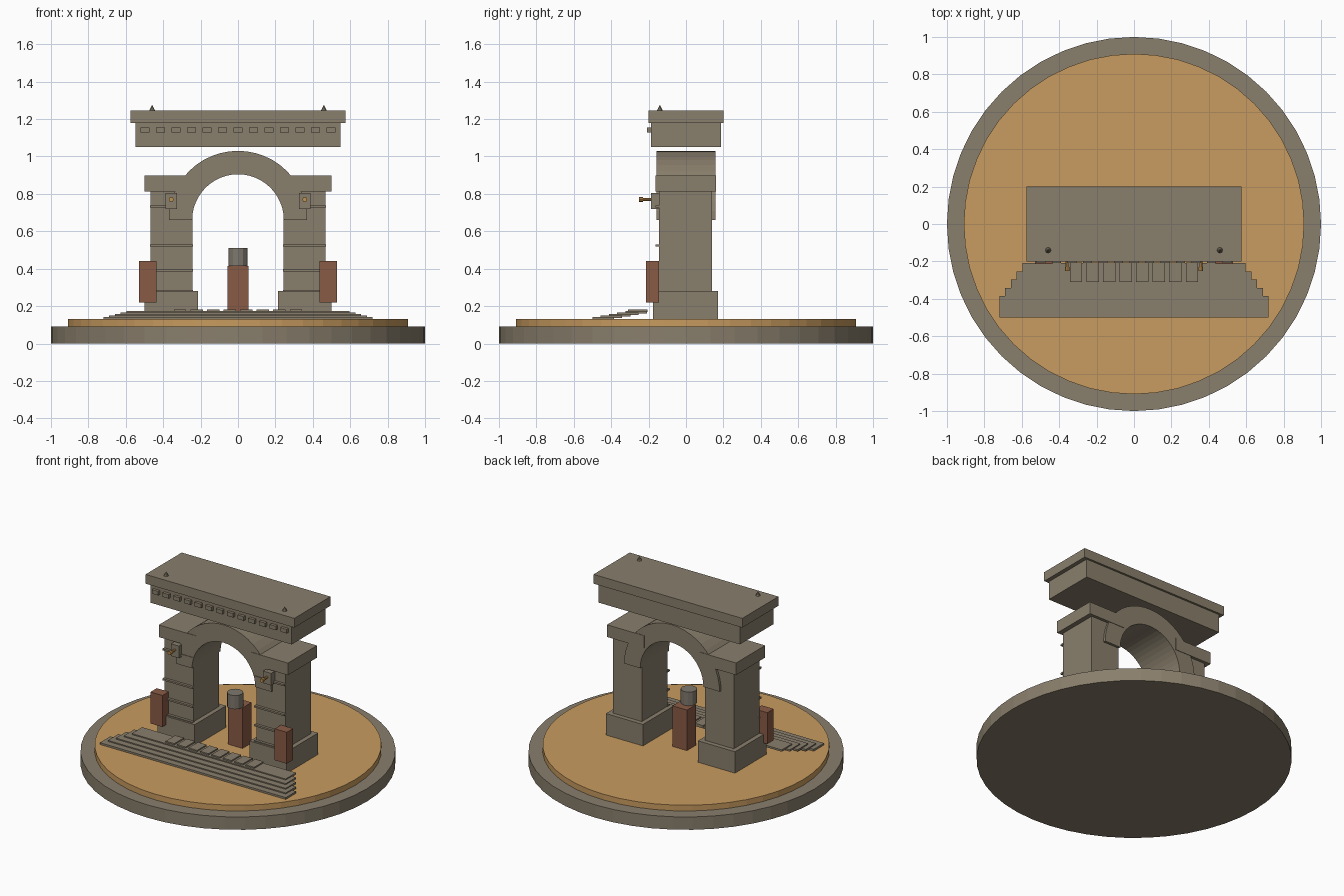
import bpy
import bmesh
from math import cos, sin, pi, radians
from mathutils import Matrix

if "Cube" in bpy.data.objects:
    bpy.data.objects.remove(bpy.data.objects["Cube"], do_unlink=True)


def material(name, r, g, b):
    mat = bpy.data.materials.new(name)
    mat.use_nodes = True
    mat.diffuse_color = (r, g, b, 1)
    mat.node_tree.nodes["Principled BSDF"].inputs["Base Color"].default_value = (r, g, b, 1)
    return mat


STONE = material("weathered stone", 0.25, 0.21, 0.15)
SAND = material("sand", 0.58, 0.33, 0.115)
CLAY = material("red clay", 0.25, 0.105, 0.06)
GREY = material("grey stone", 0.21, 0.19, 0.155)
BRASS = material("brass", 0.55, 0.29, 0.08)


def finish(name, bm, mat):
    bmesh.ops.recalc_face_normals(bm, faces=bm.faces)
    mesh = bpy.data.meshes.new(name)
    bm.to_mesh(mesh)
    bm.free()
    mesh.materials.append(mat)
    obj = bpy.data.objects.new(name, mesh)
    bpy.context.collection.objects.link(obj)
    return obj


def box(name, xs, ys, zs, mat=STONE):
    """Box from its lower and upper limits on each axis."""
    bm = bmesh.new()
    bmesh.ops.create_cube(bm, size=1)
    for v in bm.verts:
        v.co = [lo + (c + 0.5) * (hi - lo) for c, (lo, hi) in zip(v.co, (xs, ys, zs))]
    return finish(name, bm, mat)


def cone(name, centre, r1, r2, depth, sides, mat=STONE, tilt=0):
    """Cylinder or cone about its centre, tilted about x."""
    bm = bmesh.new()
    bmesh.ops.create_cone(bm, cap_ends=True, segments=sides, radius1=r1, radius2=r2,
                          depth=depth,
                          matrix=Matrix.Translation(centre) @ Matrix.Rotation(tilt, 4, "X"))
    return finish(name, bm, mat)


def arch(name, inner, outer, z, y0, y1, steps=24):
    """Half ring profile extruded front to back."""
    bm = bmesh.new()
    angles = [pi * i / steps for i in range(steps + 1)]
    rings = [[bm.verts.new((r * cos(a), y, z + r * sin(a)))
              for r, y in ((inner, y0), (outer, y0), (outer, y1), (inner, y1))]
             for a in angles]
    for a, b in zip(rings, rings[1:]):
        for k in range(4):
            n = (k + 1) % 4
            bm.faces.new((a[k], a[n], b[n], b[k]))
    bm.faces.new(rings[0])
    bm.faces.new(rings[-1])
    return finish(name, bm, STONE)


# Round base with a sand floor
cone("base_disc", (0, 0, 0.045), 1, 1, 0.09, 48)
cone("sand_floor", (0, 0, 0.11), 0.91, 0.91, 0.04, 48, SAND)

# Low flight of steps, narrowing toward the gate
for i in range(5):
    half = 0.72 - 0.031 * i
    y = -0.5 + 0.044 * i
    z = 0.13 + 0.0075 * i
    box(f"step_{i + 1}", (-half, half), (y, y + 0.115), (z, z + 0.013))

# Paving tabs on the top step
for i in range(8):
    x = (i - 3.5) * 0.0885
    box(f"paving_tab_{i + 1}", (x - 0.033, x + 0.033), (-0.31, -0.205), (0.168, 0.182))

# Gate piers and their fittings, one set on each side
for side, s in (("left", 1), ("right", -1)):
    def span(a, b):
        return tuple(sorted((s * a, s * b)))

    box(f"{side}_plinth", span(0.213, 0.5), (-0.176, 0.172), (0.13, 0.28))
    box(f"{side}_pier", span(0.244, 0.468), (-0.145, 0.14), (0.28, 0.815))
    box(f"{side}_capital", span(0.213, 0.5), (-0.162, 0.16), (0.812, 0.897))
    for i, z in enumerate((0.28, 0.392, 0.524, 0.733)):
        box(f"{side}_pier_band_{i + 1}", span(0.24, 0.471), (-0.163, -0.14),
            (z - 0.006, z + 0.006))
    box(f"{side}_clay_block", span(0.435, 0.528), (-0.215, -0.145), (0.22, 0.44), CLAY)

    # Lamp bracket on the pier face
    x = s * 0.357
    box(f"{side}_lamp_plate", (x - 0.031, x + 0.031), (-0.188, -0.145), (0.72, 0.805))
    cone(f"{side}_lamp_rod", (x, -0.21, 0.77), 0.008, 0.008, 0.06, 8, BRASS, radians(90))
    cone(f"{side}_lamp_head", (x, -0.24, 0.77), 0.013, 0.013, 0.022, 8, BRASS, radians(90))

    # Roof spike
    cone(f"{side}_roof_spike", (s * 0.459, -0.14, 1.26), 0.016, 0, 0.032, 8)

arch("arch_ring", 0.245, 0.37, 0.66, -0.159, 0.157)

# Floating lintel with cornice and a row of dentils
box("lintel", (-0.548, 0.548), (-0.188, 0.186), (1.05, 1.18))
box("cornice", (-0.576, 0.576), (-0.2, 0.2), (1.18, 1.245))
for i in range(13):
    x = (i - 6) * 0.083
    box(f"dentil_{i + 1}", (x - 0.024, x + 0.024), (-0.208, -0.185), (1.128, 1.156))

# Pedestal with a drum in the opening
box("pedestal", (-0.056, 0.056), (-0.03, 0.07), (0.13, 0.414), CLAY)
cone("pedestal_drum", (0, -0.032, 0.462), 0.052, 0.052, 0.096, 12, GREY)
